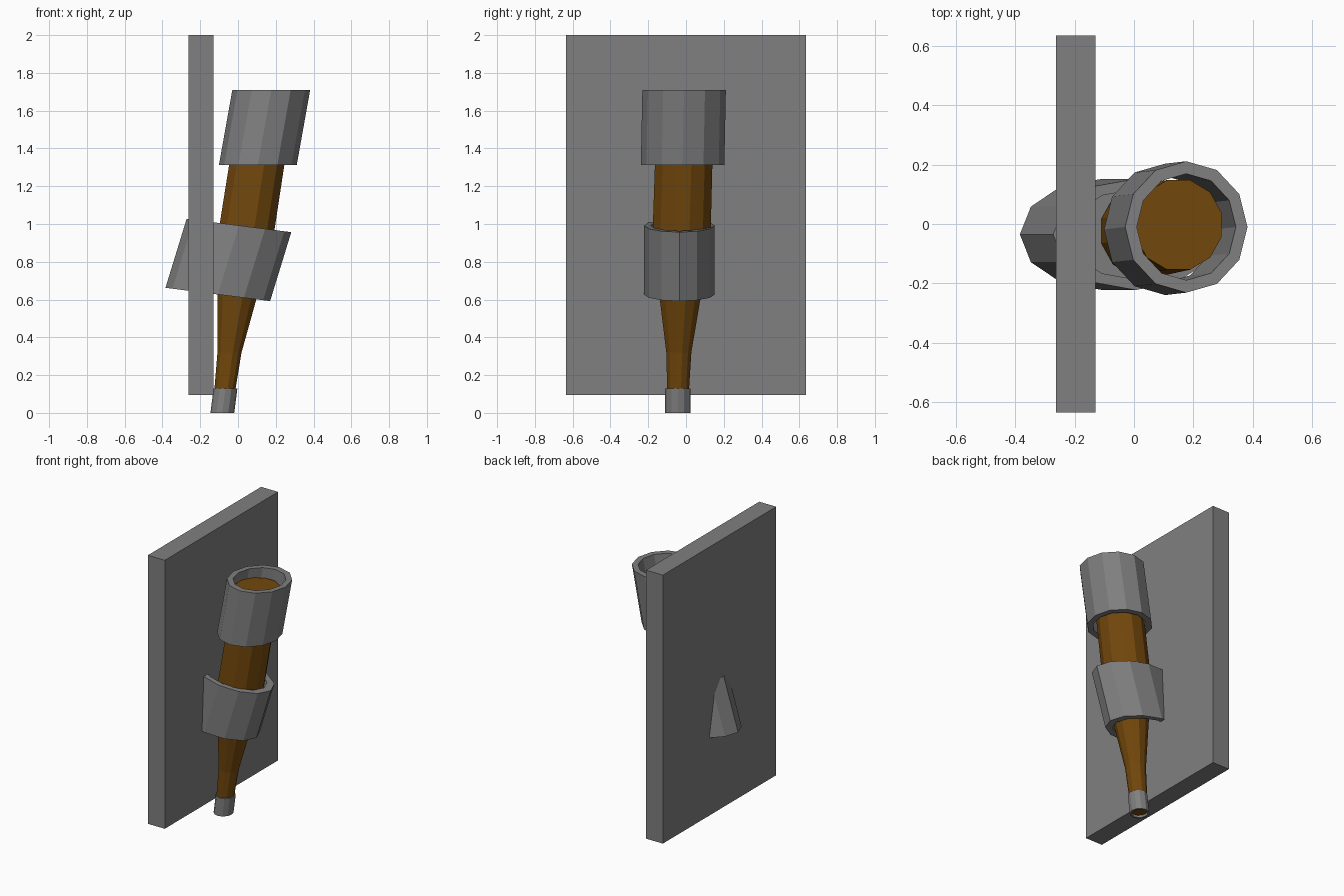
import bpy, bmesh, math

if "Cube" in bpy.data.objects:
    bpy.data.objects.remove(bpy.data.objects["Cube"])

SIDES = 12


def material(name, rgb):
    mat = bpy.data.materials.new(name)
    mat.diffuse_color = (*rgb, 1)
    mat.use_nodes = True
    mat.node_tree.nodes["Principled BSDF"].inputs["Base Color"].default_value = mat.diffuse_color
    return mat


METAL = material("dark_metal", (0.215, 0.215, 0.215))
WOOD = material("wood", (0.17, 0.064, 0.0036))


def make_object(name, bm, mat):
    bmesh.ops.recalc_face_normals(bm, faces=bm.faces[:])
    mesh = bpy.data.meshes.new(name)
    bm.to_mesh(mesh)
    bm.free()
    mesh.materials.append(mat)
    obj = bpy.data.objects.new(name, mesh)
    bpy.context.collection.objects.link(obj)
    return obj


def loop(bm, centre, rx, ry, tilt=0.0, phase=0.0):
    """Elliptical vertex loop; tilt is the z slope along x."""
    verts = []
    for i in range(SIDES):
        a = 2 * math.pi * (i + phase) / SIDES
        dx, dy = rx * math.cos(a), ry * math.sin(a)
        verts.append(bm.verts.new((centre[0] + dx, centre[1] + dy, centre[2] + tilt * dx)))
    return verts


def bridge(bm, a, b):
    for i in range(SIDES):
        j = (i + 1) % SIDES
        bm.faces.new((a[i], a[j], b[j], b[i]))


def lerp(a, b, t):
    return tuple(p + (q - p) * t for p, q in zip(a, b))


def collar(name, bottom, top, rx, ry, inner=0.81, tilt=0.0, recess=None):
    """Leaning tube with wall thickness; recess closes the bore at that depth fraction."""
    bm = bmesh.new()
    spec = [(bottom, inner), (bottom, 1), (top, 1), (top, inner)]
    if recess is not None:
        spec = ([(lerp(bottom, top, recess), inner)] + spec
                + [(lerp(top, bottom, recess), inner)])
    loops = [loop(bm, c, rx * s, ry * s, tilt) for c, s in spec]
    for a, b in zip(loops, loops[1:]):
        bridge(bm, a, b)
    if recess is None:
        bridge(bm, loops[-1], loops[0])
    else:
        bm.faces.new(loops[0])
        bm.faces.new(loops[-1])
    return make_object(name, bm, METAL)


# Wall plate
bm = bmesh.new()
bmesh.ops.create_cube(bm, size=1)
bmesh.ops.scale(bm, vec=(0.133, 1.27, 1.904), verts=bm.verts)
bmesh.ops.translate(bm, vec=(-0.1965, 0, 1.048), verts=bm.verts)
make_object("wall_plate", bm, METAL)

# Leaning wooden shaft: (x, y, z, radius)
profile = [(-0.083, -0.044, 0.015, 0.053), (-0.045, -0.038, 0.32, 0.066),
           (0.038, -0.024, 0.92, 0.153), (0.15, -0.003, 1.64, 0.15)]
bm = bmesh.new()
rings = [loop(bm, p[:3], p[3], p[3] * 1.04, phase=0.5) for p in profile]
for a, b in zip(rings, rings[1:]):
    bridge(bm, a, b)
bm.faces.new(rings[0])
bm.faces.new(rings[-1])
make_object("shaft", bm, WOOD)

# Metal collars: head, wall bracket and tip
collar("head_collar", (0.105, -0.018, 1.312), (0.176, -0.01, 1.71), 0.206, 0.221)
collar("bracket_collar", (-0.107, -0.035, 0.627), (0.005, -0.035, 0.992),
       0.277, 0.187, tilt=-0.127, recess=0.25)
collar("tip_collar", (-0.083, -0.043, 0.0), (-0.066, -0.043, 0.13), 0.063, 0.067, inner=0.8)
